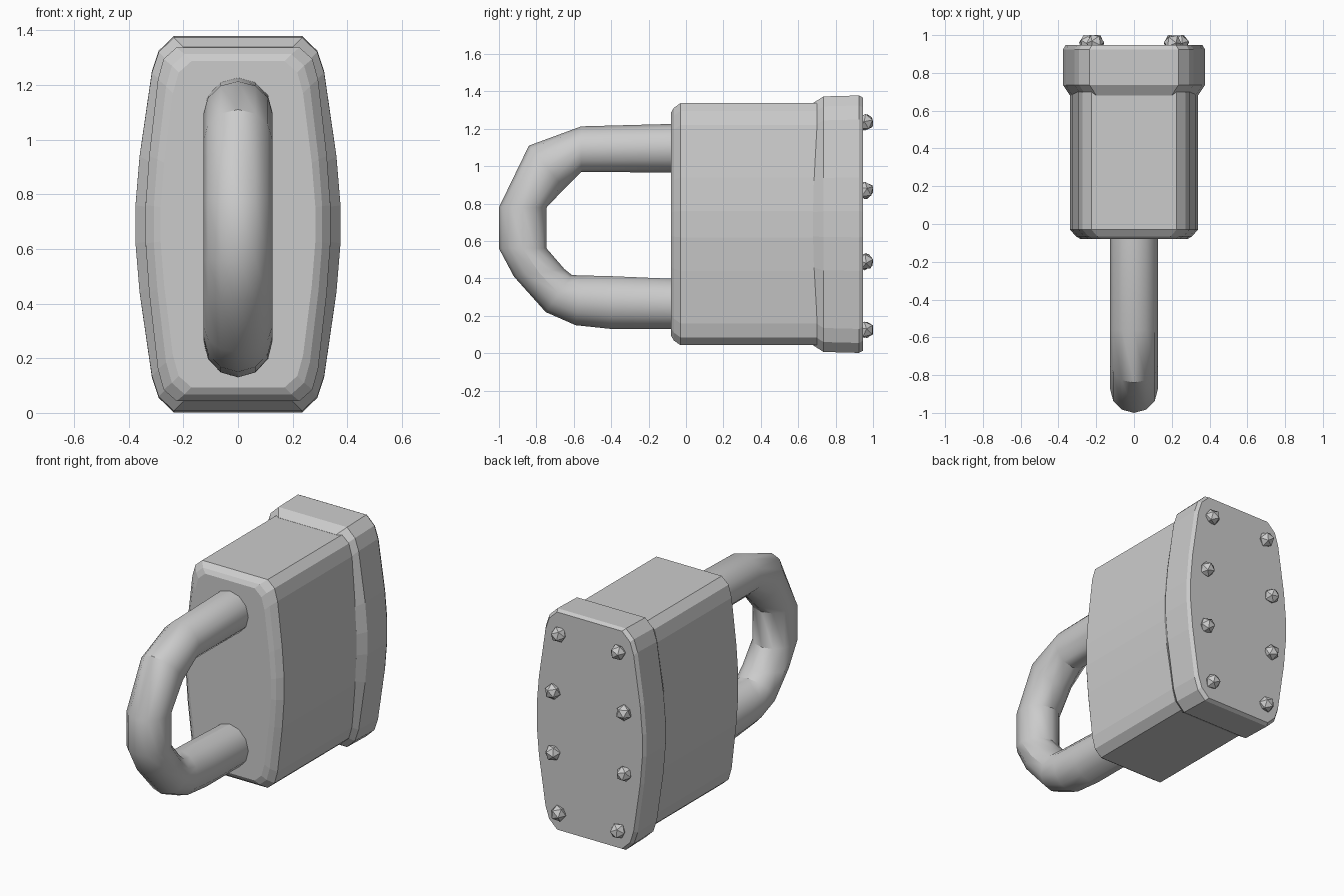
import bpy, bmesh, math, random
from mathutils import Euler

if "Cube" in bpy.data.objects:
    bpy.data.objects.remove(bpy.data.objects["Cube"])

random.seed(4)
MID = 0.69  # height of the horizontal symmetry plane


def loft(name, rings):
    """Skin a closed, capped solid through rings of equal length."""
    bm = bmesh.new()
    loops = [[bm.verts.new(p) for p in ring] for ring in rings]
    n = len(loops[0])
    for a, b in zip(loops, loops[1:]):
        for i in range(n):
            bm.faces.new((a[i], a[(i + 1) % n], b[(i + 1) % n], b[i]))
    bm.faces.new(loops[0])
    bm.faces.new(loops[-1])
    return finish(name, bm)


def finish(name, bm):
    bmesh.ops.recalc_face_normals(bm, faces=bm.faces)
    mesh = bpy.data.meshes.new(name)
    bm.to_mesh(mesh)
    bm.free()
    obj = bpy.data.objects.new(name, mesh)
    bpy.context.collection.objects.link(obj)
    return obj


def outline(quarter, y, dx=0.0, dz=0.0):
    """Mirror a quarter profile four ways, pulled in by dx and dz."""
    q = [(x - dx, z - dz * min(1, z / 0.5)) for x, z in quarter]
    half = q + [(-x, z) for x, z in reversed(q)]
    full = half + [(-x, -z) for x, z in half]
    return [(x, y, MID + z) for x, z in full]


# Main case with chamfered front
body_q = [(0.338, 0.07), (0.325, 0.25), (0.293, 0.53), (0.272, 0.605), (0.225, 0.647)]
loft("case", [outline(body_q, -0.08, 0.055, 0.05),
              outline(body_q, -0.065, 0.03, 0.025),
              outline(body_q, -0.03),
              outline(body_q, 0.70)])

# Thicker back collar
cap_q = [(0.375, 0.07), (0.36, 0.25), (0.315, 0.56), (0.29, 0.635), (0.235, 0.688)]
loft("back_collar", [outline(cap_q, 0.68, 0.036, 0.04),
                     outline(cap_q, 0.735, 0.0, 0.005),
                     outline(cap_q, 0.925),
                     outline(cap_q, 0.947, 0.012, 0.012)])

# Shackle: (inner y, inner z, outer y, outer z) along the bend
stations = [(0.0, 0.965, 0.0, 1.228), (-0.56, 0.97, -0.56, 1.213),
            (-0.65, 0.88, -0.84, 1.11), (-0.745, 0.78, -1.0, 0.78),
            (-0.745, 0.56, -1.0, 0.56), (-0.65, 0.45, -0.92, 0.41),
            (-0.61, 0.418, -0.75, 0.22), (-0.56, 0.416, -0.59, 0.15),
            (-0.40, 0.412, -0.40, 0.13), (0.0, 0.395, 0.0, 0.13)]
SIDES = 12
rings = []
for yi, zi, yo, zo in stations:
    ring = []
    for k in range(SIDES):
        a = 2 * math.pi * k / SIDES
        t = 0.5 + 0.5 * math.cos(a)
        ring.append((0.127 * math.sin(a), yi + (yo - yi) * t, zi + (zo - zi) * t))
    rings.append(ring)
shackle = loft("shackle", rings)
shackle.data.shade_smooth()
bpy.context.view_layer.objects.active = shackle
shackle.select_set(True)
bpy.ops.object.shade_smooth_by_angle(angle=math.radians(32))
shackle.select_set(False)

# Faceted rivets down both sides of the back
for row, (x, z) in enumerate([(0.205, 0.125), (0.245, 0.49), (0.245, 0.87), (0.205, 1.235)]):
    for side in (-1, 1):
        bm = bmesh.new()
        bmesh.ops.create_icosphere(bm, subdivisions=1, radius=0.048)
        turn = Euler([random.uniform(0, 6.28) for _ in range(3)]).to_matrix()
        for v in bm.verts:
            v.co = turn @ v.co
        top = max(v.co.y for v in bm.verts)
        for v in bm.verts:
            v.co.x += side * x
            v.co.y += 1.0 - top
            v.co.z += z
        finish(f"rivet_{row}_{'left' if side < 0 else 'right'}", bm)
